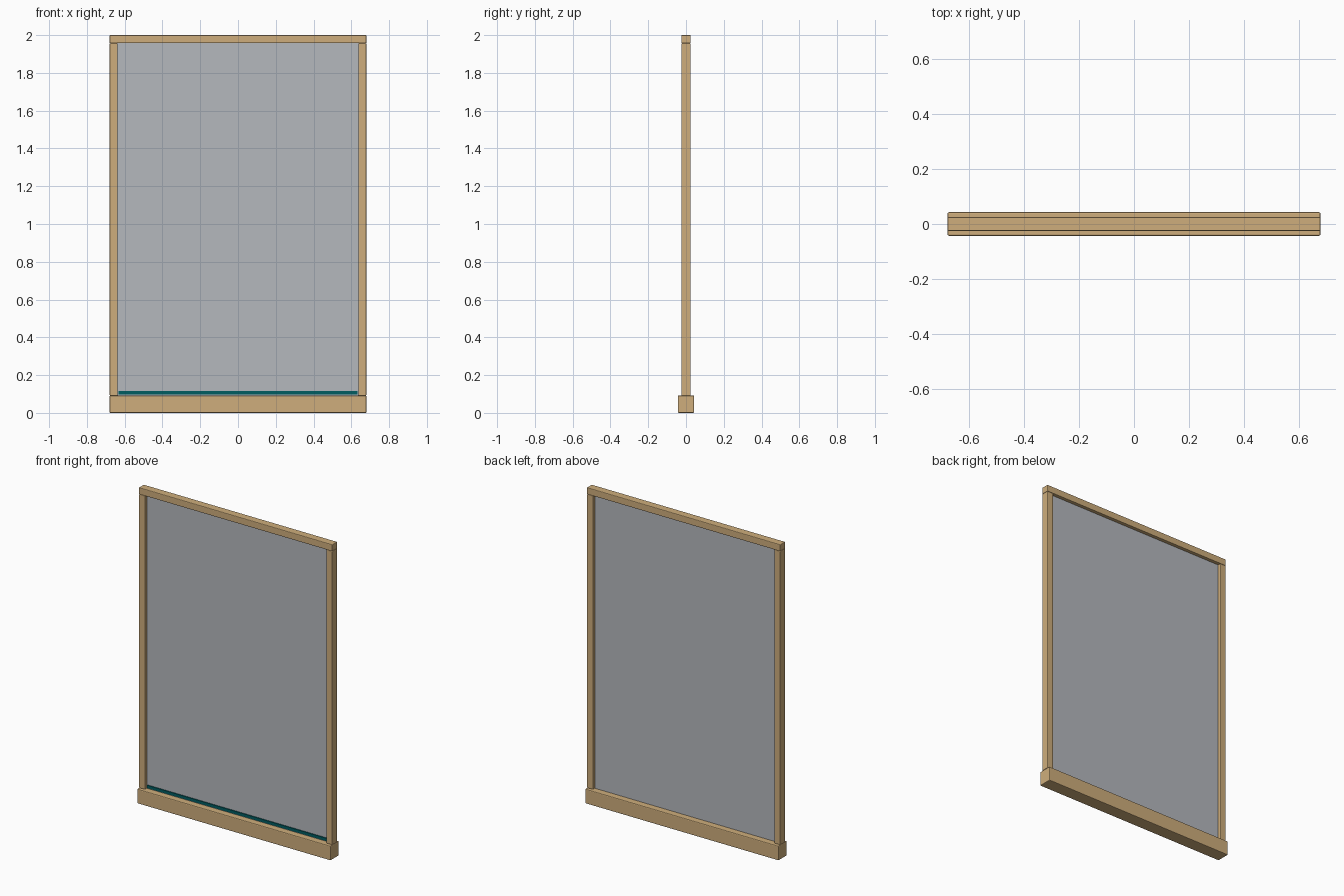
import bpy
import bmesh

cube = bpy.data.objects.get("Cube")
if cube:
    bpy.data.objects.remove(cube, do_unlink=True)


def material(name, rgb):
    mat = bpy.data.materials.new(name)
    mat.use_nodes = True
    mat.diffuse_color = (*rgb, 1)
    mat.node_tree.nodes["Principled BSDF"].inputs["Base Color"].default_value = (*rgb, 1)
    return mat


def box(name, low, high, mat, bevel=0.0):
    """Box between two corners, with optional rounded edges."""
    mesh = bpy.data.meshes.new(name)
    bm = bmesh.new()
    bmesh.ops.create_cube(bm, size=1)
    for v in bm.verts:
        v.co = [(a + b) / 2 + c * (b - a) for a, b, c in zip(low, high, v.co)]
    bm.to_mesh(mesh)
    bm.free()
    mesh.materials.append(mat)
    obj = bpy.data.objects.new(name, mesh)
    bpy.context.collection.objects.link(obj)
    if bevel:
        mod = obj.modifiers.new("Soft edges", "BEVEL")
        mod.width = bevel
        mod.segments = 2
    return obj


wood = material("light wood", (0.62, 0.42, 0.2))
gray = material("cool gray", (0.46, 0.48, 0.51))
teal = material("dark teal", (0.0, 0.11, 0.12))

half_width, post_width = 0.68, 0.043
inner = half_width - post_width
depth = 0.025
base_top, rail_bottom, height = 0.092, 1.957, 2.0

# Wooden frame
box("base_rail", (-half_width, -0.043, 0), (half_width, 0.043, base_top), wood, 0.005)
box("top_rail", (-half_width, -depth, rail_bottom), (half_width, depth, height), wood, 0.004)
for side, x in (("left", inner), ("right", -half_width)):
    box(side + "_post", (x, -depth, base_top), (x + post_width, depth, rail_bottom), wood, 0.004)

# Thin screen set into the frame
box("screen_panel", (-inner, -0.003, base_top), (inner, 0.003, rail_bottom), gray)

# Coloured strip along the bottom of the front
box("bottom_strip", (-0.632, -0.009, 0.097), (0.632, -0.003, 0.115), teal)
